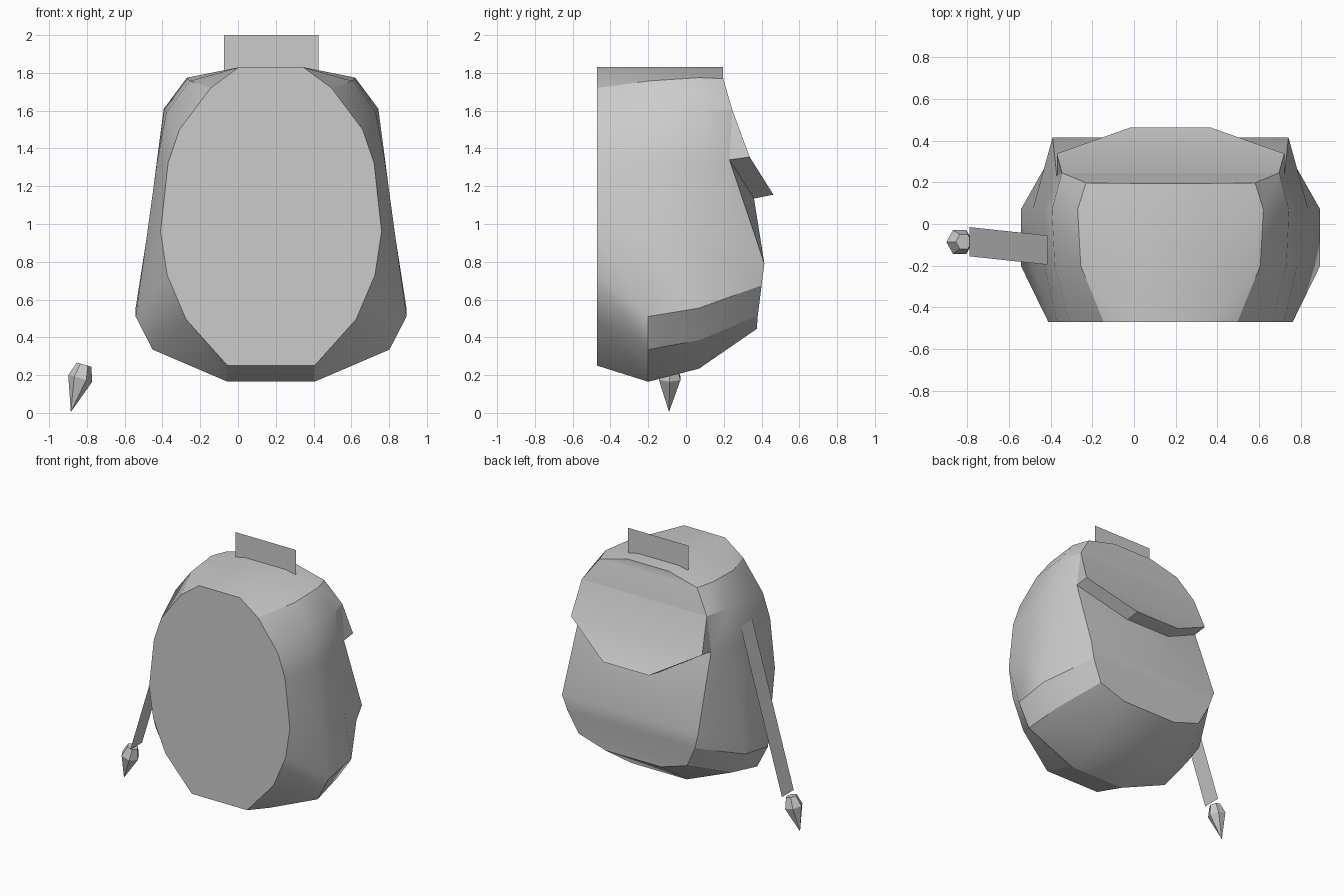
import bpy, bmesh, math
from mathutils import Vector

if "Cube" in bpy.data.objects:
    bpy.data.objects.remove(bpy.data.objects["Cube"])

CX = 0.175  # the bag's own mirror line


def finish(name, bm, angle=30):
    bmesh.ops.remove_doubles(bm, verts=bm.verts, dist=0.0005)
    bmesh.ops.recalc_face_normals(bm, faces=bm.faces)
    me = bpy.data.meshes.new(name)
    bm.to_mesh(me)
    bm.free()
    ob = bpy.data.objects.new(name, me)
    bpy.context.collection.objects.link(ob)
    bpy.ops.object.select_all(action='DESELECT')
    ob.select_set(True)
    bpy.context.view_layer.objects.active = ob
    if angle:
        bpy.ops.object.shade_smooth_by_angle(angle=math.radians(angle))
    return ob


def pair(bm, p):
    """Mirrored vertex pair from (half width, y, z)."""
    return [bm.verts.new((CX + s * p[0], p[1], p[2])) for s in (1, -1)]


def bridge(bm, ra, rb):
    """Join two rings of mirrored pairs along both sides."""
    for i in range(len(ra) - 1):
        for s in (0, 1):
            bm.faces.new((ra[i][s], ra[i + 1][s], rb[i + 1][s], rb[i][s]))
    for i in (0, -1):
        bm.faces.new((ra[i][0], ra[i][1], rb[i][1], rb[i][0]))


def strip(bm, rows):
    """Span mirrored pairs across the bag."""
    for a, b in zip(rows, rows[1:]):
        bm.faces.new((a[0], a[1], b[1], b[0]))


# body: half outlines (half width, z) lofted from front to back
front = [(.17, 1.83), (.32, 1.72), (.485, 1.5), (.545, 1.325),
         (.585, .96), (.55, .73), (.45, .495), (.23, .25)]
mid_a = [(.17, 1.83), (.43, 1.757), (.555, 1.59), (.605, 1.32),
         (.66, .92), (.717, .51), (.627, .335), (.23, .165)]
mid_b = [(.17, 1.83), (.445, 1.775), (.568, 1.61), (.605, 1.33),
         (.66, .90), (.717, .555), (.60, .385), (.23, .235)]
back = [(.17, .195, 1.83), (.405, .197, 1.77), (.52, .245, 1.605), (.545, .23, 1.34),
        (.565, .415, .79), (.53, .40, .675), (.45, .38, .515), (.23, .375, .445)]
tuck = (.19, .36, 1.135)  # where the back panel goes under the flap

bm = bmesh.new()
rings = [[pair(bm, (w, y, z)) for w, z in half]
         for y, half in ((-.47, front), (-.2, mid_a), (.07, mid_b))]
rings.append([pair(bm, p) for p in back])
for a, b in zip(rings, rings[1:]):
    bridge(bm, a, b)
f = rings[0]
bm.faces.new([p[0] for p in f] + [p[1] for p in reversed(f)])
b = rings[-1]
m = pair(bm, tuck)
strip(bm, b[:3])
bm.faces.new((b[2][0], b[3][0], m[0], m[1], b[3][1], b[2][1]))
for s in (0, 1):
    bm.faces.new((b[3][s], b[4][s], m[s]))
strip(bm, [m] + b[4:])
finish("bag_body", bm)

# flap: thick lid that hangs over the back panel
outer = back[:3] + [(.545, .337, 1.355), (.19, .463, 1.155)]
inner = [(w - .02, y - .03, z - .01) for w, y, z in back[:3]] + [back[3], tuck]
bm = bmesh.new()
ro, ri = ([pair(bm, p) for p in half] for half in (outer, inner))
strip(bm, ro)
strip(bm, ri)
bridge(bm, ro, ri)
finish("flap", bm)


# flat pieces: carry handle and hanging strap
def sheet(name, pts):
    bm = bmesh.new()
    bm.faces.new([bm.verts.new(p) for p in pts])
    finish(name, bm, 0)


sheet("carry_handle", [(CX - .25, .08, 1.815), (CX + .25, .08, 1.815),
                       (CX + .25, .08, 2.0), (CX - .25, .08, 2.0)])
sheet("side_strap", [(-.415, -.195, 1.43), (-.415, -.055, 1.43),
                     (-.787, -.015, .265), (-.787, -.155, .265)])

# strap end: small faceted tassel pointing down and outwards
start, tip = Vector((-.815, -.085, .255)), Vector((-.885, -.09, .005))
axis = (tip - start).normalized()
u = axis.cross(Vector((0, 1, 0))).normalized()
v = axis.cross(u)
bm = bmesh.new()
N = 6
loops = []
for along, r in ((0, .04), (.075, .066)):
    loops.append([bm.verts.new(start + axis * along + r * (
        math.cos(k * math.tau / N) * u + math.sin(k * math.tau / N) * v)) for k in range(N)])
end = bm.verts.new(tip)
bm.faces.new(loops[0])
for k in range(N):
    j = (k + 1) % N
    bm.faces.new((loops[0][k], loops[0][j], loops[1][j], loops[1][k]))
    bm.faces.new((loops[1][k], loops[1][j], end))
finish("strap_tassel", bm, 0)
